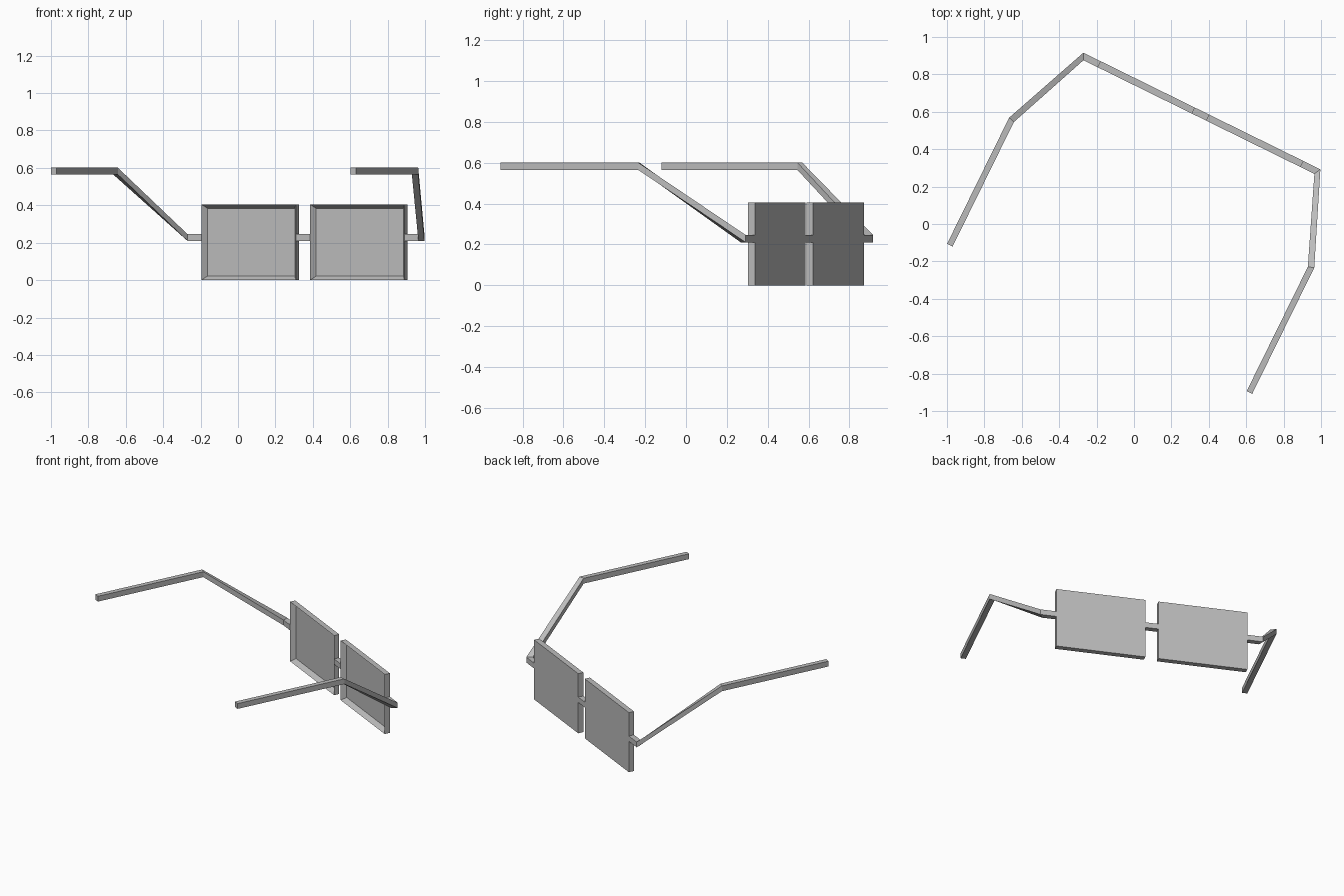
import bpy, bmesh, math
from mathutils import Matrix

cube = bpy.data.objects.get("Cube")
if cube:
    bpy.data.objects.remove(cube, do_unlink=True)

grey = bpy.data.materials.new("plain_grey")
grey.use_nodes = True
colour = (0.5, 0.5, 0.5, 1)
grey.diffuse_color = colour
grey.node_tree.nodes["Principled BSDF"].inputs["Base Color"].default_value = colour

# The glasses are symmetric in their own frame, then turned and placed
PLACE = Matrix.Translation((0.363, 0.604, 0)) @ Matrix.Rotation(math.radians(-26.2), 4, "Z")
T = 0.036                    # bar thickness
LOW, HIGH = 0.21, 0.565      # undersides of the hinge bars and the temples
INNER, OUTER = 0.042, 0.605  # lens frame edges from the middle
TIP = 0.706                  # outer corner of the hinge


def finish(name, bm):
    bmesh.ops.recalc_face_normals(bm, faces=bm.faces)
    mesh = bpy.data.meshes.new(name)
    bm.to_mesh(mesh)
    bm.free()
    mesh.materials.append(grey)
    obj = bpy.data.objects.new(name, mesh)
    obj.matrix_world = PLACE
    bpy.context.collection.objects.link(obj)


def sweep(name, sections, side=1):
    """Join upright sections, each given as two plan points and a base height."""
    bm = bmesh.new()
    rings = []
    for a, b, z in sections:
        corners = [(*a, z), (*b, z), (*b, z + T), (*a, z + T)]
        rings.append([bm.verts.new((side * x, y, h)) for x, y, h in corners])
    for r, s in zip(rings, rings[1:]):
        for i in range(4):
            j = (i + 1) % 4
            bm.faces.new((r[i], r[j], s[j], s[i]))
    bm.faces.new(rings[0])
    bm.faces.new(rings[-1])
    finish(name, bm)


def lens_frame(name, side):
    """Solid panel with a rectangular recess in its front."""
    bm = bmesh.new()
    bmesh.ops.create_cube(bm, size=1)
    bmesh.ops.scale(bm, vec=(OUTER - INNER, T, 0.405), verts=bm.verts)
    bmesh.ops.translate(bm, vec=(side * (INNER + OUTER) / 2, -T / 2, 0.2025), verts=bm.verts)
    front = min(bm.faces, key=lambda f: f.calc_center_median().y)
    bmesh.ops.inset_region(bm, faces=[front], thickness=0.03)
    bmesh.ops.translate(bm, vec=(0, 0.03, 0), verts=front.verts)
    finish(name, bm)


# Bridge between the lenses
sweep("bridge", [((-INNER, 0), (-INNER, -T), LOW), ((INNER, 0), (INNER, -T), LOW)])

for label, side in (("left", 1), ("right", -1)):
    lens_frame(label + "_lens_frame", side)
    # Hinge bar, mitred into the rising arm, then the level temple
    sweep(label + "_temple_arm", [
        ((OUTER, 0), (OUTER, -T), LOW),
        ((TIP, 0), (TIP - 0.018, -T), LOW),
        ((0.909, -0.487), (0.876, -0.497), HIGH),
        ((0.909, -1.238), (0.876, -1.238), HIGH),
    ], side)
